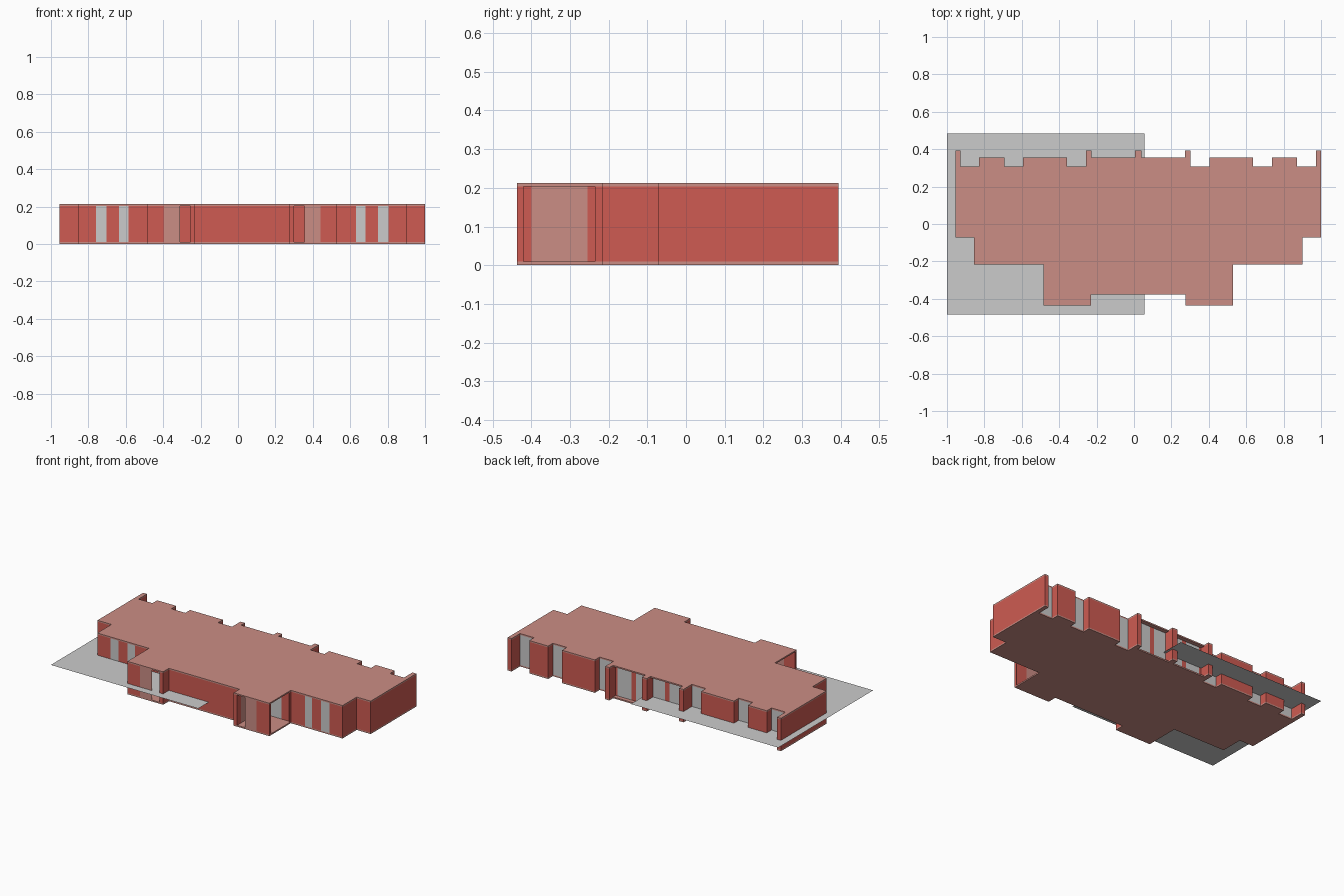
import bpy, bmesh

if "Cube" in bpy.data.objects:
    bpy.data.objects.remove(bpy.data.objects["Cube"])

CX = 0.0225                    # symmetry axis of the building
H, T = 0.213, 0.009            # total height, slab thickness
R, P, G = 0, 1, 2              # wall red, slab pink, grey


def material(name, rgb):
    m = bpy.data.materials.new(name)
    m.diffuse_color = (*rgb, 1)
    m.use_nodes = True
    m.node_tree.nodes["Principled BSDF"].inputs["Base Color"].default_value = m.diffuse_color
    return m


MATS = [material("wall_red", (0.62, 0.105, 0.085)),
        material("slab_pink", (0.60, 0.27, 0.235)),
        material("pane_grey", (0.60, 0.60, 0.60))]


def finish(name, bm, mats):
    mesh = bpy.data.meshes.new(name)
    bm.to_mesh(mesh)
    bm.free()
    for m in mats:
        mesh.materials.append(m)
    ob = bpy.data.objects.new(name, mesh)
    bpy.context.collection.objects.link(ob)
    return ob


def slab(name, half, z0, z1):
    """Closed prism from a half outline, mirrored about the axis."""
    pts = [(CX + u, y) for u, y in half] + [(CX - u, y) for u, y in reversed(half)]
    bm = bmesh.new()
    face = bm.faces.new([bm.verts.new((x, y, z0)) for x, y in pts])
    up = bmesh.ops.extrude_face_region(bm, geom=[face])["geom"]
    bmesh.ops.translate(bm, vec=(0, 0, z1 - z0),
                        verts=[v for v in up if isinstance(v, bmesh.types.BMVert)])
    bmesh.ops.recalc_face_normals(bm, faces=bm.faces)
    finish(name, bm, [MATS[P]])


def walls(name, path):
    """Upright panels along a path, on both sides; None leaves an opening."""
    bm = bmesh.new()
    for s in (1, -1):
        for (u0, y0, _), (u1, y1, col) in zip(path, path[1:]):
            if col is None:
                continue
            a, b = (CX + s * u0, y0), (CX + s * u1, y1)
            if s > 0:
                a, b = b, a
            f = bm.faces.new([bm.verts.new(c) for c in (
                (*a, T), (*b, T), (*b, H - T), (*a, H - T))])
            f.material_index = col
    bmesh.ops.remove_doubles(bm, verts=bm.verts, dist=1e-5)
    finish(name, bm, MATS)


# Half outline shared by floor and roof, from back centre to front centre
BACK, MID, NOTCH = 0.394, 0.356, 0.3075
outline = [(0.0175, BACK), (0.0175, MID), (0.25, MID), (0.25, BACK), (0.28, BACK)]
for u0, u1 in ((0.28, 0.38), (0.615, 0.715), (0.85, 0.95)):
    if u0 > 0.28:
        outline.append((u0, MID))
    outline += [(u0, NOTCH), (u1, NOTCH)]
    if u1 < 0.95:
        outline.append((u1, MID))
outline += [(0.95, BACK), (0.9775, BACK), (0.9775, -0.072), (0.8775, -0.072),
            (0.8775, -0.217), (0.5075, -0.217), (0.5075, -0.437),
            (0.2525, -0.437), (0.2525, -0.377)]
slab("floor_slab", outline, 0, T)
slab("roof_slab", outline, H - T, H)

# Back walls: fins, glazed centre bays, notches with windows
BAY = 0.33
walls("back_walls", [
    (0, BACK, R), (0.0175, BACK, R), (0.0175, BAY, R),
    (0.105, BAY, G), (0.135, BAY, R), (0.235, BAY, G), (0.25, BAY, R),
    (0.25, BACK, R), (0.28, BACK, R), (0.28, NOTCH, R), (0.38, NOTCH, G),
    (0.38, MID, R), (0.615, MID, R), (0.615, NOTCH, R), (0.715, NOTCH, G),
    (0.715, MID, R), (0.85, MID, R), (0.85, NOTCH, R), (0.95, NOTCH, G),
    (0.95, BACK, R), (0.9775, BACK, R)])

# End walls and front walls with two windows each side
walls("end_and_front_walls", [
    (0.9775, BACK, R), (0.9775, -0.072, R), (0.8775, -0.072, R),
    (0.8775, -0.217, R), (0.7825, -0.217, R), (0.725, -0.217, G),
    (0.66, -0.217, R), (0.6075, -0.217, G), (0.5075, -0.217, R)])

# Porch shells, open at the side and beside the centre wall
walls("porch_walls", [
    (0.5075, -0.217, R), (0.5075, -0.235, R), (0.5075, -0.42, None),
    (0.5075, -0.437, R), (0.4175, -0.437, R), (0.3325, -0.437, P),
    (0.2775, -0.437, None), (0.2525, -0.437, R), (0.2525, -0.377, R),
    (0, -0.377, R)])

# Inside of the porches: back wall with a pane, inner wall with a door panel
walls("porch_inner_walls", [
    (0.5075, -0.217, R), (0.44, -0.217, R), (0.36, -0.217, G),
    (0.2775, -0.217, R), (0.2775, -0.255, R), (0.2775, -0.40, P),
    (0.2775, -0.437, R)])

# Thin ground sheet crossing the left half of the building
bm = bmesh.new()
bm.faces.new([bm.verts.new((x, y, 0.07)) for x, y in (
    (-1, -0.485), (0.055, -0.485), (0.055, 0.485), (-1, 0.485))])
finish("ground_sheet", bm, [MATS[G]])
